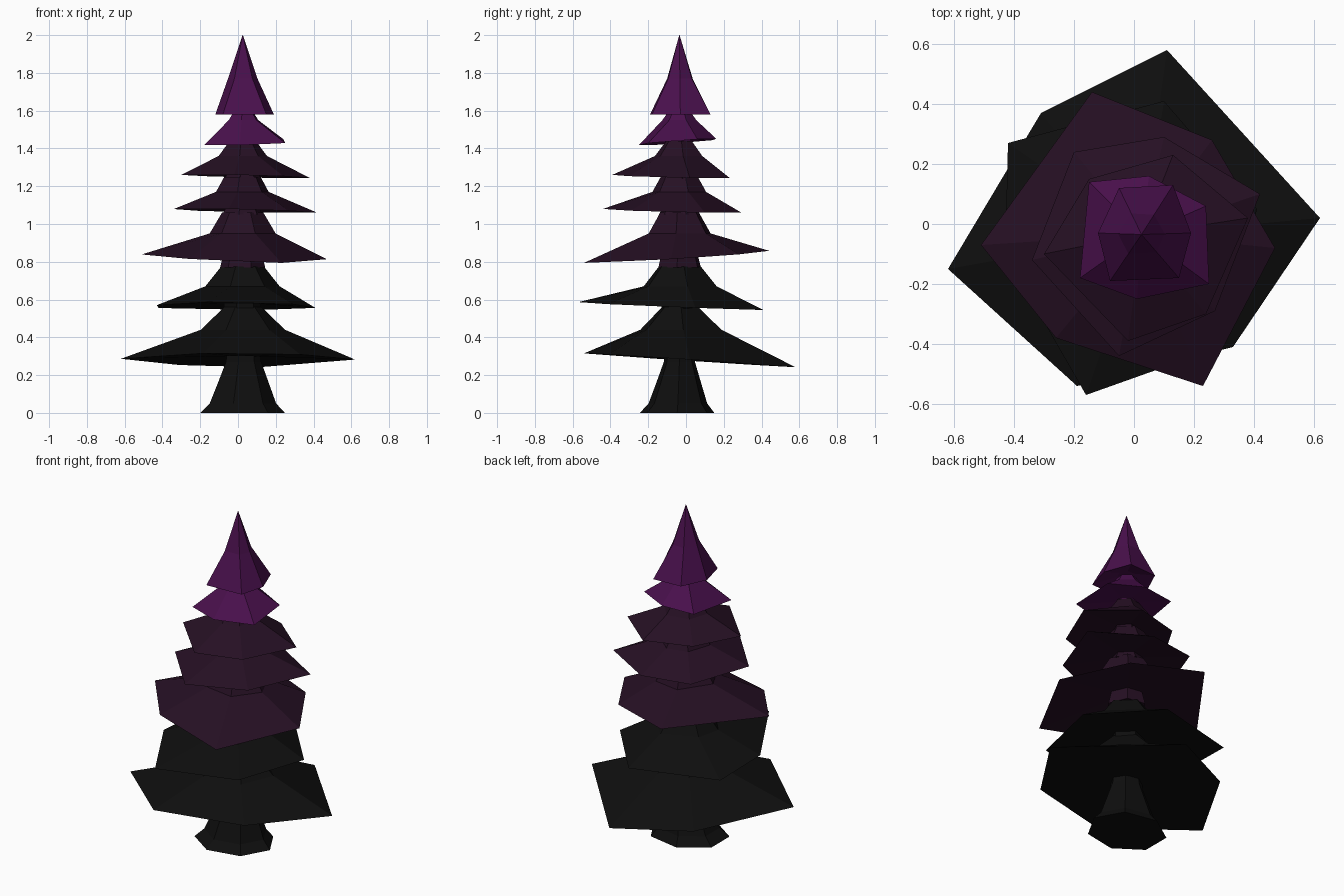
import bpy
import bmesh
import math
from mathutils import Vector

cube = bpy.data.objects.get("Cube")
if cube:
    bpy.data.objects.remove(cube, do_unlink=True)

AXIS = Vector((0.025, -0.035))


def make_material(name, colour):
    material = bpy.data.materials.new(name)
    material.use_nodes = True
    material.diffuse_color = (*colour, 1)
    shader = material.node_tree.nodes["Principled BSDF"]
    shader.inputs["Base Color"].default_value = (*colour, 1)
    shader.inputs["Roughness"].default_value = 0.9
    return material


black = make_material("soot black", (0.0045, 0.0045, 0.0045))
plum = make_material("dark plum", (0.019, 0.005, 0.017))
purple = make_material("bright purple", (0.066, 0.005, 0.072))


def loft(name, rings, material):
    """Join rings of equal length into one closed flat-shaded skin."""
    mesh = bpy.data.meshes.new(name)
    bm = bmesh.new()
    loops = [[bm.verts.new(point) for point in ring] for ring in rings]
    for lower, upper in zip(loops, loops[1:]):
        count = len(lower)
        for i in range(count):
            j = (i + 1) % count
            bm.faces.new((lower[i], lower[j], upper[j], upper[i]))
    bm.faces.new(list(reversed(loops[0])))
    bm.faces.new(loops[-1])
    bmesh.ops.remove_doubles(bm, verts=bm.verts, dist=0.0001)
    bmesh.ops.recalc_face_normals(bm, faces=bm.faces)
    bm.to_mesh(mesh)
    bm.free()
    mesh.materials.append(material)
    obj = bpy.data.objects.new(name, mesh)
    bpy.context.scene.collection.objects.link(obj)
    return obj


def core_ring(rim, radius, height):
    """A round ring about the tree axis, lined up with the rim corners."""
    ring = []
    for corner in rim:
        flat = AXIS + (corner - AXIS).normalized() * radius
        ring.append((flat.x, flat.y, height))
    return ring


def branch_tier(name, material, corners, rim_height, tilt, underside, shoulder, top):
    """Flared skirt: core stub, underside, tilted rim, shoulder, top."""
    rim = [Vector(corner) / 100 for corner in corners]
    edge = [(p.x, p.y, rim_height + p.dot(Vector(tilt))) for p in rim]
    rings = [core_ring(rim, *ring) for ring in underside]
    rings += [edge, core_ring(rim, *shoulder), core_ring(rim, *top)]
    loft(name, rings, material)


# Flared trunk
sides = 7
trunk = []
for radius, height, shift in [(0.235, 0, 0.012), (0.185, 0.05, 0.008),
                              (0.145, 0.15, 0.004), (0.098, 0.27, 0), (0.08, 0.45, 0)]:
    trunk.append([(AXIS.x - shift + radius * math.cos(math.tau * i / sides),
                   AXIS.y - shift + radius * 0.86 * math.sin(math.tau * i / sides),
                   height) for i in range(sides)])
loft("trunk", trunk, black)

# Branch tiers from bottom to top; rim corners in hundredths
branch_tier("bottom_branches", black,
            [(62, 2), (11, 58), (-31, 37), (-62, -15), (-19, -54), (33, -41)],
            0.28, (0.006, -0.067), [(0.09, 0.3)], (0.225, 0.44), (0.1, 0.56))
branch_tier("second_branches", black,
            [(41, 5), (10, 41), (-42, 27), (-43, -10), (-16, -57), (29, -41)],
            0.562, (-0.01, -0.04), [(0.1, 0.54), (0.1, 0.58)], (0.2, 0.67), (0.115, 0.775))
branch_tier("third_branches", plum,
            [(47, -8), (26, 28), (-14, 44), (-51, -7), (-26, -38), (23, -54)],
            0.83, (-0.025, 0.056), [(0.12, 0.77), (0.1, 0.85)], (0.175, 0.95), (0.11, 1.06))
branch_tier("fourth_branches", plum,
            [(42, 10), (10, 29), (-20, 24), (-34, -12), (-5, -44), (27, -29)],
            1.07, (-0.02, -0.02), [(0.11, 1.05), (0.09, 1.09)], (0.145, 1.17), (0.1, 1.25))
branch_tier("fifth_branches", plum,
            [(38, 2), (13, 23), (-15, 15), (-30, -10), (-2, -39), (24, -30)],
            1.252, (-0.02, -0.02), [(0.1, 1.24), (0.08, 1.27)], (0.13, 1.36), (0.07, 1.44))
branch_tier("sixth_branches", purple,
            [(24, 6), (5, 16), (-15, 14), (-18, -18), (1, -25), (25, -20)],
            1.437, (0.03, 0.08), [(0.07, 1.41), (0.06, 1.45)], (0.09, 1.55), (0.055, 1.6))
branch_tier("tree_tip", purple,
            [(19, -3), (13, 13), (-5, 12), (-12, -3), (-8, -19), (15, -18)],
            1.58, (0, 0), [(0.05, 1.62)], (0.078, 1.77), (0.001, 2))
